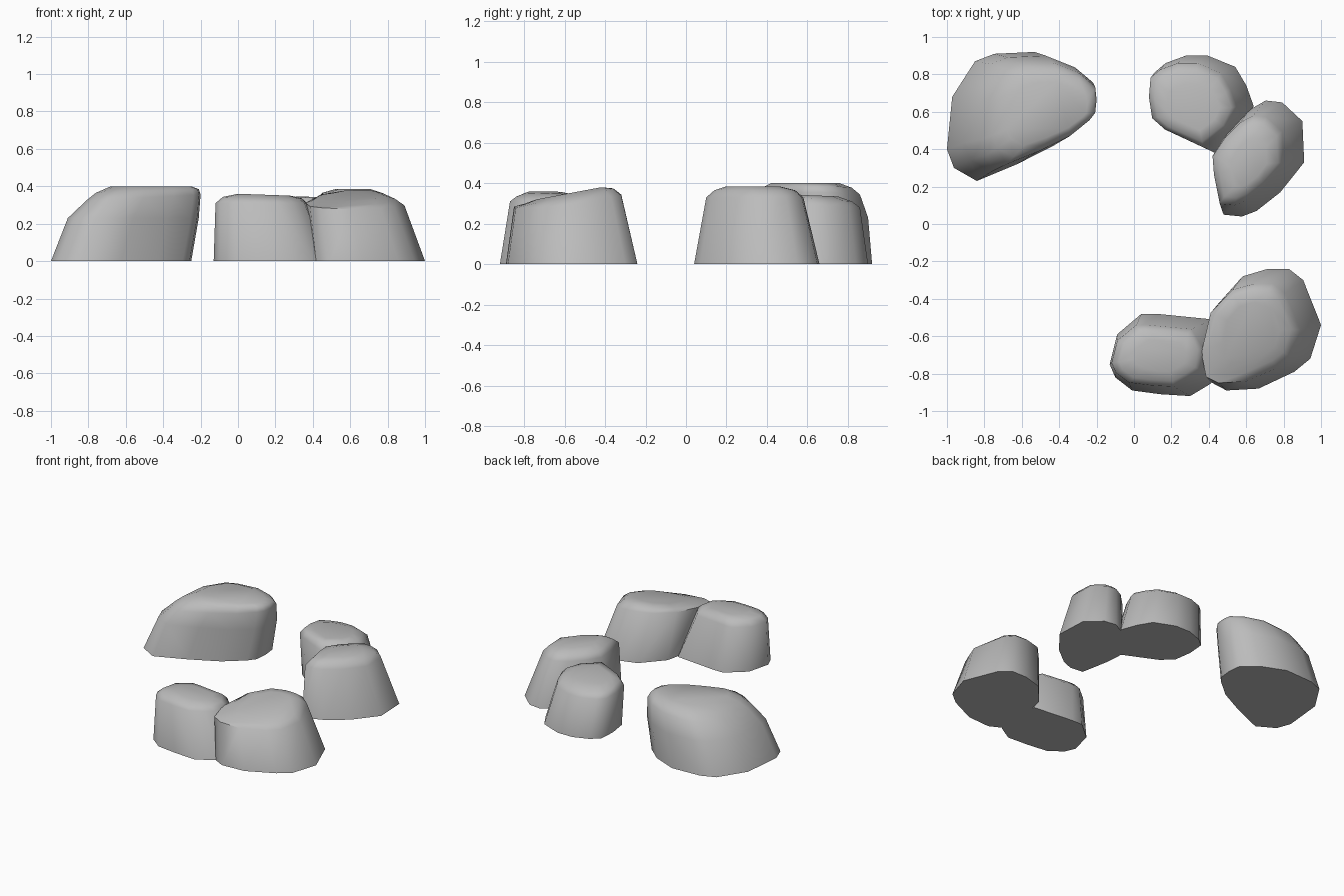
import bpy
import bmesh
import math

cube = bpy.data.objects.get("Cube")
if cube:
    bpy.data.objects.remove(cube, do_unlink=True)

# One plain grey stone material
stone = bpy.data.materials.new("grey_stone")
stone.use_nodes = True
stone_colour = (0.5, 0.5, 0.5, 1)
stone.diffuse_color = stone_colour
stone.node_tree.nodes["Principled BSDF"].inputs["Base Color"].default_value = stone_colour


def level(left, right, front, back, height, tilt_x=0, tilt_y=0):
    """A horizontal slice: its extents, mean height and slopes across x and y."""
    return dict(left=left, right=right, front=front, back=back,
                height=height, tilt_x=tilt_x, tilt_y=tilt_y)


def fit_ring(bm, outline, slice_):
    """Stretch the plan outline into a slice and return its vertices."""
    xs = [p[0] for p in outline]
    ys = [p[1] for p in outline]
    ring = []
    for x, y in outline:
        u = (x - min(xs)) / (max(xs) - min(xs))
        v = (y - min(ys)) / (max(ys) - min(ys))
        z = slice_["height"] + slice_["tilt_x"] * (u - 0.5) + slice_["tilt_y"] * (v - 0.5)
        ring.append(bm.verts.new((
            slice_["left"] + u * (slice_["right"] - slice_["left"]),
            slice_["front"] + v * (slice_["back"] - slice_["front"]),
            z)))
    return ring


def make_rock(name, outline, levels):
    """Loft the outline through all slices, cap it and smooth the flanks."""
    bm = bmesh.new()
    rings = [fit_ring(bm, outline, slice_) for slice_ in levels]
    count = len(outline)
    for lower, upper in zip(rings, rings[1:]):
        for i in range(count):
            j = (i + 1) % count
            bm.faces.new((lower[i], lower[j], upper[j], upper[i]))
    bm.faces.new(rings[0])
    bm.faces.new(rings[-1])
    bmesh.ops.recalc_face_normals(bm, faces=bm.faces)
    mesh = bpy.data.meshes.new(name)
    bm.to_mesh(mesh)
    bm.free()
    mesh.materials.append(stone)
    rock = bpy.data.objects.new(name, mesh)
    bpy.context.collection.objects.link(rock)
    bpy.ops.object.select_all(action="DESELECT")
    rock.select_set(True)
    bpy.context.view_layer.objects.active = rock
    bpy.ops.object.shade_smooth_by_angle(angle=math.radians(60))
    return rock


# Large rock standing alone, with a long slope on its right
make_rock(
    "large_back_rock",
    [(-.2, .67), (-.21, .58), (-.25, .53), (-.39, .42), (-.6, .32), (-.83, .23), (-.96, .3),
     (-1, .4), (-.97, .68), (-.84, .87), (-.73, .91), (-.5, .92), (-.32, .85), (-.21, .76)],
    [level(left=-1, right=-.25, front=.23, back=.92, height=0),
     level(left=-.91, right=-.21, front=.28, back=.9, height=.23),
     level(left=-.81, right=-.2, front=.32, back=.86, height=.34, tilt_x=.03),
     level(left=-.76, right=-.21, front=.36, back=.82, height=.375, tilt_x=.02),
     level(left=-.68, right=-.25, front=.42, back=.76, height=.4)])

# Back pair of rocks leaning into each other
make_rock(
    "small_back_rock",
    [(.08, .69), (.1, .56), (.18, .49), (.42, .38), (.57, .5), (.63, .63),
     (.59, .74), (.53, .84), (.38, .9), (.26, .9), (.15, .86), (.09, .81)],
    [level(left=.1, right=.64, front=.38, back=.9, height=0),
     level(left=.08, right=.55, front=.41, back=.86, height=.29, tilt_y=-.02),
     level(left=.11, right=.52, front=.44, back=.82, height=.325, tilt_y=-.03),
     level(left=.18, right=.46, front=.5, back=.75, height=.34, tilt_y=-.01)])

make_rock(
    "tall_back_rock",
    [(.47, .05), (.57, .04), (.65, .07), (.78, .17), (.91, .33), (.9, .55),
     (.79, .65), (.7, .66), (.61, .61), (.5, .5), (.42, .38), (.43, .25)],
    [level(left=.43, right=.91, front=.04, back=.66, height=0),
     level(left=.42, right=.8, front=.1, back=.58, height=.33),
     level(left=.45, right=.77, front=.14, back=.54, height=.365),
     level(left=.52, right=.71, front=.2, back=.46, height=.385)])

# Front pair of rocks leaning into each other
make_rock(
    "large_front_rock",
    [(.47, -.89), (.65, -.88), (.85, -.79), (.94, -.72), (1, -.54), (.9, -.3),
     (.82, -.24), (.7, -.24), (.56, -.28), (.42, -.43), (.36, -.69), (.39, -.85)],
    [level(left=.39, right=1, front=-.89, back=-.24, height=0),
     level(left=.36, right=.89, front=-.85, back=-.32, height=.31, tilt_x=-.03, tilt_y=.07),
     level(left=.4, right=.84, front=-.8, back=-.36, height=.335, tilt_x=-.01, tilt_y=.08),
     level(left=.47, right=.78, front=-.74, back=-.42, height=.35, tilt_y=.06)])

make_rock(
    "small_front_rock",
    [(-.13, -.75), (-.09, -.59), (.04, -.48), (.12, -.48), (.42, -.51), (.5, -.65),
     (.48, -.8), (.4, -.86), (.3, -.92), (.14, -.91), (-.01, -.89), (-.1, -.82)],
    [level(left=-.13, right=.5, front=-.92, back=-.48, height=0),
     level(left=-.12, right=.37, front=-.87, back=-.54, height=.31),
     level(left=-.08, right=.34, front=-.84, back=-.57, height=.34, tilt_x=-.01, tilt_y=.01),
     level(left=0, right=.28, front=-.79, back=-.62, height=.355, tilt_x=-.01)])
